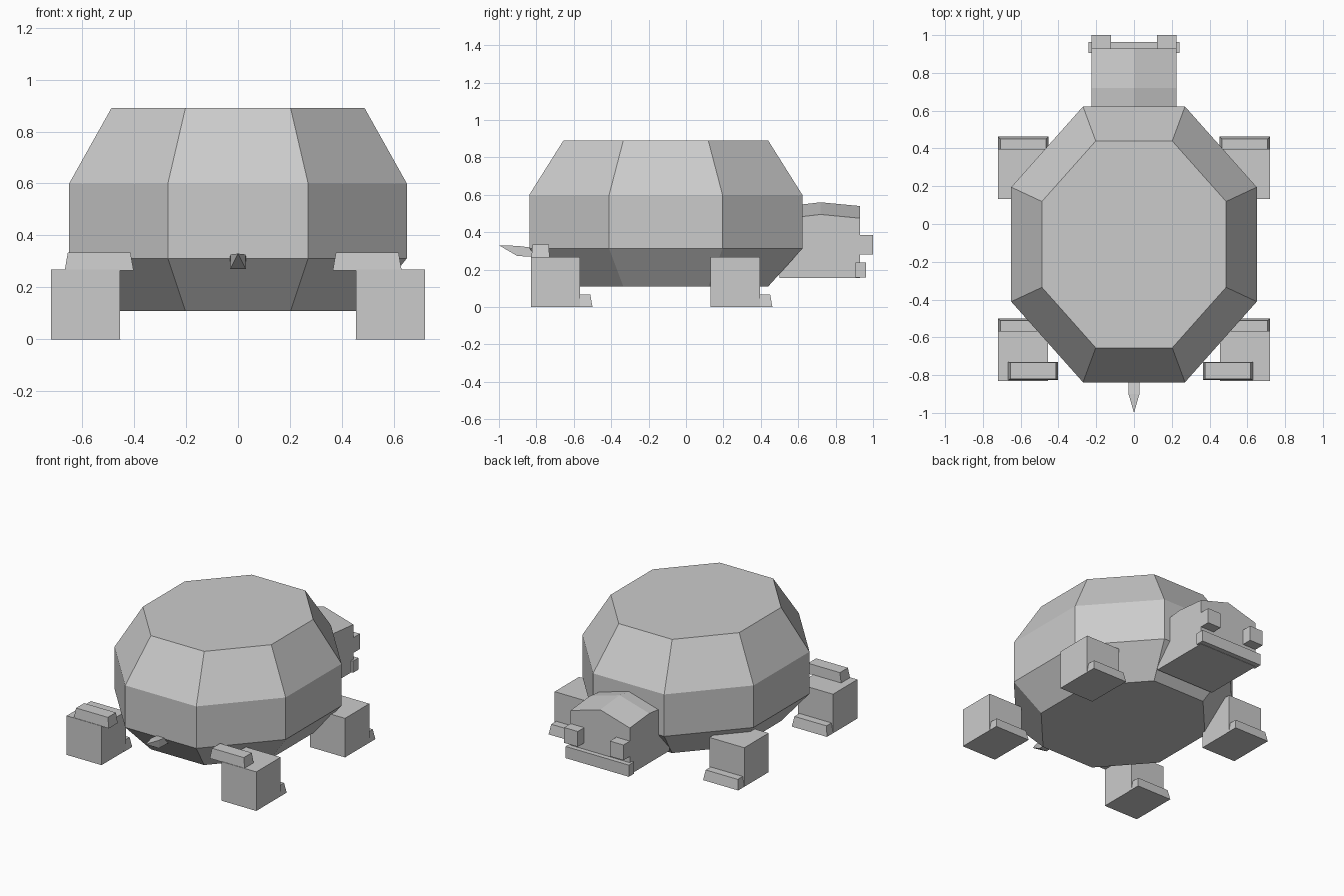
import bpy, bmesh

if "Cube" in bpy.data.objects:
    bpy.data.objects.remove(bpy.data.objects["Cube"])


def loft(name, rings):
    """Skin rings of equal length; a one-point last ring makes a tip."""
    bm = bmesh.new()
    vs = [[bm.verts.new(p) for p in r] for r in rings]
    for a, b in zip(vs, vs[1:]):
        n = len(a)
        for i in range(n):
            j = (i + 1) % n
            if len(b) == 1:
                bm.faces.new((a[i], a[j], b[0]))
            else:
                bm.faces.new((a[i], a[j], b[j], b[i]))
    bm.faces.new(vs[0])
    if len(vs[-1]) > 2:
        bm.faces.new(vs[-1])
    bmesh.ops.recalc_face_normals(bm, faces=bm.faces)
    me = bpy.data.meshes.new(name)
    bm.to_mesh(me)
    bm.free()
    ob = bpy.data.objects.new(name, me)
    bpy.context.collection.objects.link(ob)
    return ob


def block(name, x, y, z, tx=0.0, ty0=0.0, ty1=0.0):
    """Box from ranges; tx, ty0, ty1 pull in the top edges."""
    def ring(x0, x1, y0, y1, h):
        return [(x0, y0, h), (x1, y0, h), (x1, y1, h), (x0, y1, h)]
    return loft(name, [ring(*x, *y, z[0]),
                       ring(x[0] + tx, x[1] - tx, y[0] + ty0, y[1] - ty1, z[1])])


# Shell: stretched octagon, narrower at top and bottom
CY = -0.108
OCT = [(0.27, 0.73), (-0.27, 0.73), (-0.65, 0.303), (-0.65, -0.303),
       (-0.27, -0.73), (0.27, -0.73), (0.65, -0.303), (0.65, 0.303)]
loft("shell", [[(x * s, CY + y * s, z) for x, y in OCT]
               for s, z in ((0.75, 0.11), (1, 0.312), (1, 0.6), (0.75, 0.89))])

# Head: gabled section run along y
loft("head", [[(-0.225, y, 0.155), (0.225, y, 0.155), (0.225, y, side),
               (0, y, ridge), (-0.225, y, side)]
              for y, side, ridge in ((0.5, 0.47, 0.535), (0.72, 0.495, 0.56),
                                     (0.93, 0.475, 0.54))])
block("jaw", (-0.24, 0.24), (0.905, 0.963), (0.157, 0.237))

# Eyes, legs and toes on both sides
for s, side in ((-1, "left"), (1, "right")):
    def xr(a, b):
        return tuple(sorted((s * a, s * b)))
    block(side + "_eye", xr(0.122, 0.225), (0.91, 1.0), (0.28, 0.385))
    for y0, pos in ((-0.83, "rear"), (0.132, "front")):
        block(f"{side}_{pos}_leg", xr(0.455, 0.72), (y0, y0 + 0.264), (0, 0.268))
        block(f"{side}_{pos}_toe", xr(0.453, 0.72), (y0 + 0.24, y0 + 0.33),
              (0, 0.068), 0.012, 0.0, 0.012)

# Pads on the rear legs, slightly offset
for x0, side in ((-0.667, "left"), (0.365, "right")):
    block(side + "_rear_pad", (x0, x0 + 0.265), (-0.827, -0.73), (0.265, 0.335),
          0.012, 0.007, 0.003)

# Tail tapering to a tip
loft("tail", [[(-w, y, b), (w, y, b), (w, y, t), (-w, y, t)]
              for y, w, b, t in ((-0.78, 0.031, 0.27, 0.312),
                                 (-0.9, 0.029, 0.272, 0.327))]
     + [[(0, -1.0, 0.33)]])
